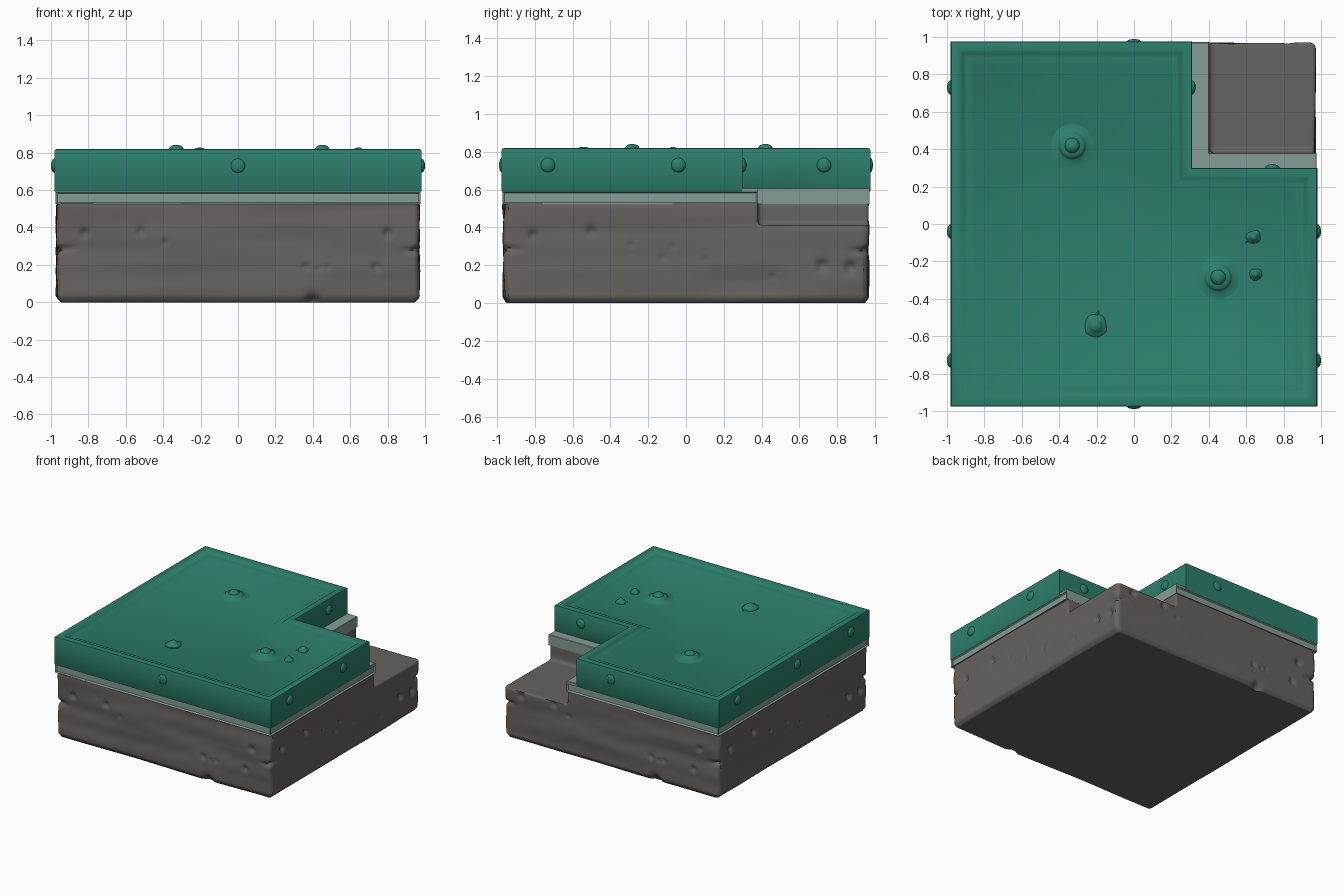
import bpy, bmesh, math
from mathutils import Vector, noise

if "Cube" in bpy.data.objects:
    bpy.data.objects.remove(bpy.data.objects["Cube"])

def material(name, col):
    m = bpy.data.materials.new(name)
    m.diffuse_color = (*col, 1)
    m.use_nodes = True
    m.node_tree.nodes["Principled BSDF"].inputs["Base Color"].default_value = m.diffuse_color
    return m

STONE = material("dark stone", (0.135, 0.122, 0.114))
TRIM = material("pale grey green", (0.235, 0.335, 0.305))
GREEN = material("sea green", (0.026, 0.215, 0.15))
X, Y = 0.98, 0.975

def finish(bm, name, mat, angle=35):
    bmesh.ops.recalc_face_normals(bm, faces=bm.faces)
    me = bpy.data.meshes.new(name)
    bm.to_mesh(me)
    bm.free()
    ob = bpy.data.objects.new(name, me)
    bpy.context.collection.objects.link(ob)
    me.materials.append(mat)
    bpy.ops.object.select_all(action='DESELECT')
    ob.select_set(True)
    bpy.context.view_layer.objects.active = ob
    bpy.ops.object.shade_smooth_by_angle(angle=math.radians(angle))
    return ob

def l_shape(nx, ny, profile, ox=X, oy=Y):
    """Stack of L outlines; profile = (inset, z) from bottom to top centre."""
    pts = [(-ox, -oy, 1, 1), (ox, -oy, -1, 1), (ox, ny, -1, -1),
           (nx, ny, -1, -1), (nx, oy, -1, -1), (-ox, oy, 1, -1)]
    bm = bmesh.new()
    rings = [[bm.verts.new((x + sx * d, y + sy * d, z)) for x, y, sx, sy in pts]
             for d, z in profile]
    for a, b in zip(rings, rings[1:]):
        for i in range(6):
            j = (i + 1) % 6
            bm.faces.new((a[i], a[j], b[j], b[i]))
    bm.faces.new(rings[0][::-1])
    bm.faces.new(rings[-1])
    return bm

def box(bm, lo, hi):
    vs = bmesh.ops.create_cube(bm, size=1)['verts']
    for v in vs:
        v.co = Vector([l + (c + 0.5) * (h - l) for l, h, c in zip(lo, hi, v.co)])

# --- weathered stone block with a stepped corner ---
bm = bmesh.new()
box(bm, (-X, -Y, 0), (X, Y, 0.53))
bmesh.ops.bevel(bm, geom=[e for e in bm.edges if abs(e.verts[0].co.z - e.verts[1].co.z) > 0.1],
                offset=0.035, segments=4, affect='EDGES', profile=0.5)
block = finish(bm, "stone_block_shape", STONE)
bm = bmesh.new()
box(bm, (0.40, 0.38, 0.41), (1.2, 1.2, 0.7))
cutter = finish(bm, "corner_cutter", STONE)
cutter.hide_render = True
m = block.modifiers.new("step", 'BOOLEAN')
m.object, m.operation, m.solver = cutter, 'DIFFERENCE', 'EXACT'
m = block.modifiers.new("dense", 'REMESH')
m.mode, m.voxel_size = 'VOXEL', 0.0135
dense = bpy.data.meshes.new_from_object(block.evaluated_get(bpy.context.evaluated_depsgraph_get()))
bm = bmesh.new()
bm.from_mesh(dense)
for o in (block, cutter):
    bpy.data.objects.remove(o)

# pits (along, height, radius) on front/back and on the two sides
PITS_F = [(-.82, .37, .022), (-.52, .38, .02), (-.39, .32, .013), (.36, .19, .018),
          (.43, .18, .012), (.48, .19, .013), (.74, .19, .02), (.80, .37, .022), (.4, .01, .035)]
PITS_S = [(-.81, .36, .022), (-.5, .38, .022), (-.29, .31, .012), (-.07, .3, .013),
          (-.12, .24, .012), (.1, .23, .013), (.46, .14, .012), (.72, .2, .026), (.87, .19, .026)]

def wear(u, z, seed, pits):
    d = 0.010 * (1 + noise.noise(Vector((u * 1.6, z * 9, seed))))
    for a, h, r in pits:
        q = ((u - a) ** 2 + (z - h) ** 2) / (r * r)
        if q < 8:
            d += 1.1 * r * math.exp(-q)
    return d

for v in bm.verts:
    x, y, z = v.co
    ax, ay = abs(x), abs(y)
    wx, wy = (max(0, min(1, (a - l + 0.1) / 0.1)) for a, l in ((ax, X), (ay, Y)))
    # cracks at the corners and softened bottom edge
    edge = max(0, 1 - math.hypot(X - ax, Y - ay) / 0.13)
    crack = 0.028 * edge * math.exp(-((z - 0.28 - 0.02 * noise.noise(v.co * 5)) / 0.014) ** 2)
    crack += 0.02 * max(0, 1 - z / 0.03)
    if wx > 0:
        s = 1 if x > 0 else -1
        v.co.x -= s * wx * (wear(y * s, z, 3 + s, PITS_S) * (ax > X - 0.03) + crack)
    if wy > 0:
        s = -1 if y > 0 else 1
        v.co.y += s * wy * (wear(x * s, z, 8 + s, PITS_F) * (ay > Y - 0.03) + crack)
finish(bm, "stone_base", STONE, 60)

# --- pale trim band, with sunken panels on the outer sides ---
bm = l_shape(0.40, 0.38, [(0, 0.525), (0, 0.59)], X - .003, Y - .003)
bm.normal_update()
outer = [f for f in bm.faces if abs(f.normal.z) < .1 and
         (abs(f.calc_center_median().x) > .95 or abs(f.calc_center_median().y) > .95)]
bmesh.ops.recalc_face_normals(bm, faces=bm.faces)
bmesh.ops.inset_individual(bm, faces=outer, thickness=0.012, depth=-0.012)
finish(bm, "trim_band", TRIM)
finish(l_shape(0.40, 0.38, [(0, 0.588), (0, 0.607), (.003, 0.61)], X - .003, Y - .003),
       "trim_ledge", TRIM)

# --- green slab with raised rim and sunken floor ---
FLOOR = 0.79
finish(l_shape(0.31, 0.30, [(0.004, 0.59), (0, 0.595), (0, 0.81), (0.003, 0.817), (0.010, 0.82),
                            (0.045, 0.82), (0.055, 0.816), (0.07, 0.803), (0.085, 0.801),
                            (0.105, 0.80), (0.125, FLOOR)]), "green_slab", GREEN, 40)

# --- round studs on the slab sides ---
def stud(name, x, y, nx, ny, out):
    bm = bmesh.new()
    bmesh.ops.create_uvsphere(bm, u_segments=20, v_segments=12, radius=1)
    for v in bm.verts:
        v.co = Vector((x + v.co.x * (out if nx else .038), y + v.co.y * (out if ny else .038),
                       0.73 + v.co.z * .038))
    finish(bm, name, GREEN)

for i, y in enumerate((-0.73, -0.04, 0.73)):
    stud(f"left_stud_{i}", -X, y, 1, 0, .02)
    stud(f"right_stud_{i}", X if i < 2 else 0.31, y, 1, 0, .02)
stud("front_stud", 0, -Y, 0, 1, .014)
stud("back_stud", 0, Y, 0, 1, .014)
stud("notch_stud", 0.74, 0.30, 0, 1, .02)

# --- turned bosses on the slab floor ---
def boss(name, x, y, profile, wobble=0.0, n=28):
    bm = bmesh.new()
    rings = []
    for r, z in profile:
        ring = []
        for i in range(n):
            a = math.tau * i / n
            k = r * (1 + wobble * noise.noise(Vector((math.cos(a) + x * 7, math.sin(a) + y * 7, z * 9))))
            ring.append(bm.verts.new((x + k * math.cos(a), y + k * math.sin(a), FLOOR + z)))
        rings.append(ring)
    for a, b in zip(rings, rings[1:]):
        for i in range(n):
            j = (i + 1) % n
            bm.faces.new((a[i], a[j], b[j], b[i]))
    bm.faces.new(rings[-1])
    finish(bm, name, GREEN, 50)

BIG = [(.13, -.002), (.10, .002), (.08, .008), (.07, .013), (.068, .02), (.058, .026), (.04, .029),
       (.036, .037), (.028, .045), (.016, .05), (.004, .052)]
for i, (x, y) in enumerate(((-0.33, 0.42), (0.45, -0.285))):
    boss(f"large_boss_{i}", x, y, BIG)
LUMP = [(1, -.003), (1, .008), (.85, .016), (.6, .02), (.52, .028), (.35, .034), (.08, .037)]
for i, (x, y, r) in enumerate(((-0.205, -0.54, .06), (0.64, -0.07, .036), (0.65, -0.27, .033))):
    boss(f"small_lump_{i}", x, y, [(a * r, z) for a, z in LUMP], 0.25)
# pointed tails of the lumps
for i, (x, y, dx, dy) in enumerate(((-0.20, -0.50, .015, .045), (0.62, -0.08, -.03, -.025))):
    bm = bmesh.new()
    a = [bm.verts.new(p) for p in ((x - .02, y, FLOOR), (x + .02, y, FLOOR), (x, y, FLOOR + .015),
                                   (x + dx, y + dy, FLOOR + .002))]
    for t in ((0, 1, 2), (0, 1, 3), (1, 2, 3), (0, 2, 3)):
        bm.faces.new([a[k] for k in t])
    finish(bm, f"lump_tail_{i}", GREEN)
